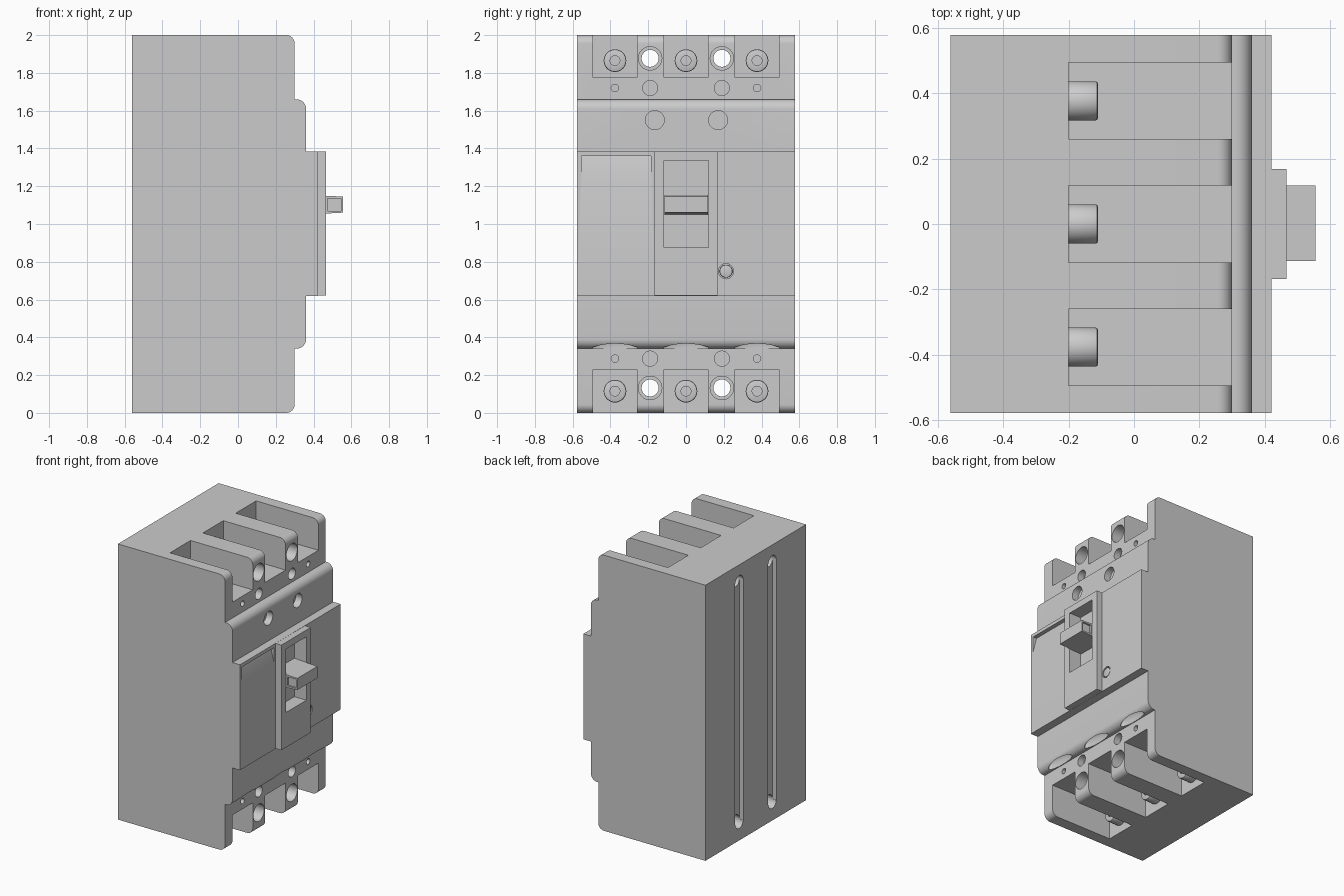
import bpy, bmesh, math
from mathutils import Matrix

if "Cube" in bpy.data.objects:
    bpy.data.objects.remove(bpy.data.objects["Cube"])

X_AXIS = Matrix.Rotation(math.pi / 2, 4, 'Y')


def finish(name, bm):
    bmesh.ops.recalc_face_normals(bm, faces=bm.faces)
    me = bpy.data.meshes.new(name)
    bm.to_mesh(me)
    bm.free()
    ob = bpy.data.objects.new(name, me)
    bpy.context.collection.objects.link(ob)
    return ob


def box(name, x, y, z):
    bm = bmesh.new()
    bmesh.ops.create_cube(bm, size=1)
    for v in bm.verts:
        v.co = [(a + b) / 2 + c * (b - a) for (a, b), c in zip((x, y, z), v.co)]
    return finish(name, bm)


def rod(name, x0, x1, y, z, r, r2=None, seg=32):
    """Cylinder or cone along x."""
    bm = bmesh.new()
    m = Matrix.Translation(((x0 + x1) / 2, y, z)) @ X_AXIS
    bmesh.ops.create_cone(bm, cap_ends=True, segments=seg, radius1=r,
                          radius2=r if r2 is None else r2, depth=x1 - x0, matrix=m)
    return finish(name, bm)


def extrude(name, pts, y0, y1):
    """Extrude an xz outline along y."""
    bm = bmesh.new()
    f = bm.faces.new([bm.verts.new((x, y0, z)) for x, z in pts])
    ext = bmesh.ops.extrude_face_region(bm, geom=[f])['geom']
    vs = [g for g in ext if isinstance(g, bmesh.types.BMVert)]
    bmesh.ops.translate(bm, verts=vs, vec=(0, y1 - y0, 0))
    return finish(name, bm)


def arc(cx, cz, r, a0, n=8):
    return [(cx + r * math.cos(math.radians(a0 + 90 * i / n)),
             cz + r * math.sin(math.radians(a0 + 90 * i / n))) for i in range(n + 1)]


def apply(ob, mod):
    bpy.context.view_layer.objects.active = ob
    bpy.ops.object.modifier_apply(modifier=mod.name)


def boolean(ob, other, op='DIFFERENCE'):
    mod = ob.modifiers.new("bool", 'BOOLEAN')
    mod.operation, mod.solver, mod.object = op, 'EXACT', other
    apply(ob, mod)
    bpy.data.objects.remove(other)


def bevel(ob, width, segments=2):
    mod = ob.modifiers.new("bevel", 'BEVEL')
    mod.width, mod.segments = width, segments
    mod.limit_method = 'ANGLE'
    apply(ob, mod)


def smooth(ob):
    bpy.ops.object.select_all(action='DESELECT')
    ob.select_set(True)
    bpy.context.view_layer.objects.active = ob
    bpy.ops.object.shade_smooth_by_angle(angle=math.radians(30))


# Case: stepped side outline with rounded front corners
outline = [(-0.56, 0)] + arc(0.255, 0.045, 0.045, -90) + [(0.30, 0.34)]
outline += arc(0.31, 0.39, 0.05, -90) + [(0.36, 0.62), (0.42, 0.62), (0.42, 1.385), (0.36, 1.385)]
outline += arc(0.31, 1.61, 0.05, 0) + [(0.30, 1.66)] + arc(0.255, 1.955, 0.045, 0) + [(-0.56, 2.0)]
case = extrude("case", outline, -0.577, 0.577)

# Raised centre block around the switch
boolean(case, box("block", (0.33, 0.466), (-0.168, 0.168), (0.621, 1.384)), 'UNION')

POLES = (-0.376, 0, 0.376)
RIBS = (-0.19, 0.19)

# Terminal slots at both ends
for y in POLES:
    for z in ((1.775, 2.1), (-0.1, 0.23)):
        boolean(case, box("slot_cut", (-0.2, 0.6), (y - 0.117, y + 0.117), z))

# Mounting holes with counterbores, and rear channels joining them
for y in RIBS:
    for z in (1.877, 0.132):
        boolean(case, rod("bore_cut", 0.2, 0.5, y, z, 0.062))
        boolean(case, rod("hole_cut", -0.8, 0.5, y, z, 0.045))
    boolean(case, box("channel_cut", (-0.7, -0.53), (y - 0.047, y + 0.047), (0.13, 1.88)))

# Cover screw holes and small vents on the shoulders
for z in (1.72, 0.287):
    for y in RIBS:
        boolean(case, rod("cover_hole_cut", 0.25, 0.4, y, z, 0.04))
    for y in (POLES[0], POLES[2]):
        boolean(case, rod("vent_cut", 0.27, 0.4, y, z, 0.02, seg=20))
for y in (-0.165, 0.17):
    boolean(case, rod("step_hole_cut", 0.31, 0.5, y, 1.55, 0.05))

# Scooped vents under the lower step
for y in POLES:
    bm = bmesh.new()
    m = Matrix.Translation((0.33, y, 0.345)) @ Matrix.Diagonal((0.026, 0.12, 0.06, 1))
    bmesh.ops.create_uvsphere(bm, u_segments=24, v_segments=12, radius=1, matrix=m)
    boolean(case, finish("scoop_cut", bm))

# Label pocket with sloping floor, switch window and button seat
boolean(case, extrude("pocket_cut", [(0.42, 1.245), (0.5, 1.245), (0.5, 1.36), (0.39, 1.36)],
                      -0.552, -0.185))
boolean(case, box("window_cut", (0.37, 0.6), (-0.116, 0.118), (0.875, 1.335)))
boolean(case, rod("button_cut", 0.40, 0.5, 0.212, 0.75, 0.04))
smooth(case)

# Test button
button = rod("test_button", 0.39, 0.418, 0.212, 0.75, 0.034)
bevel(button, 0.004)
smooth(button)

# Toggle handle with recessed ends
handle = extrude("toggle_handle", [(0.36, 1.05), (0.555, 1.06), (0.555, 1.145), (0.36, 1.155)],
                 -0.113, 0.117)
for y in ((-0.2, -0.1), (0.104, 0.2)):
    boolean(handle, box("handle_cut", (0.475, 0.545), y, (1.07, 1.135)))
smooth(handle)

# Terminal screws with sockets
for i, y in enumerate(POLES):
    for end, z in (("line", 1.865), ("load", 0.115)):
        screw = rod(f"{end}_screw_{i + 1}", -0.21, -0.11, y, z, 0.06)
        bevel(screw, 0.008)
        boolean(screw, rod("socket_cut", -0.15, 0, y, z, 0.026, seg=24))
        smooth(screw)
